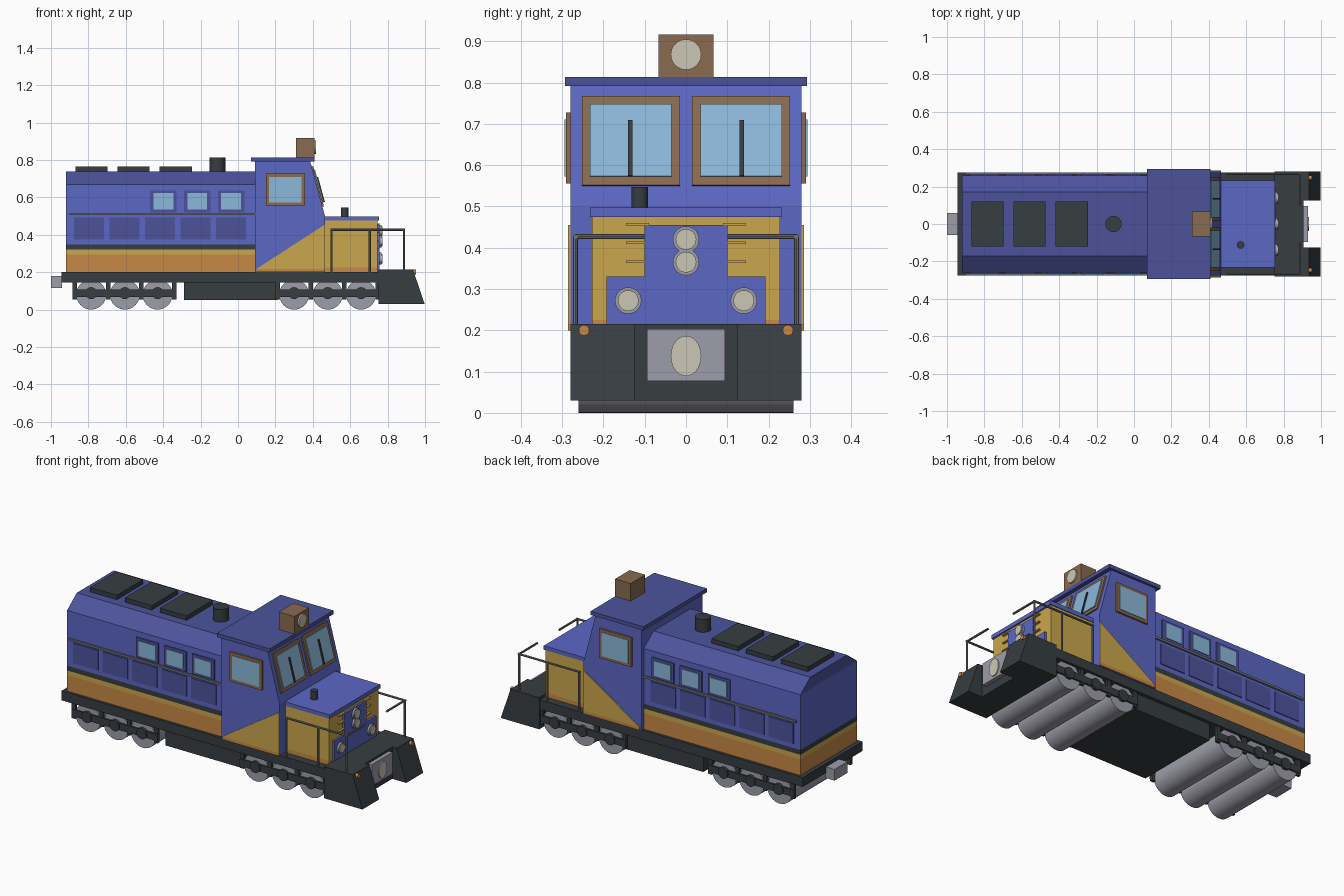
import bpy, bmesh, math
from mathutils import Matrix, Vector

if "Cube" in bpy.data.objects:
    bpy.data.objects.remove(bpy.data.objects["Cube"])


def mat(name, r, g, b):
    m = bpy.data.materials.new(name)
    m.diffuse_color = (r, g, b, 1)
    m.use_nodes = True
    m.node_tree.nodes["Principled BSDF"].inputs["Base Color"].default_value = m.diffuse_color
    return m


BLUE = mat("body blue", .104, .135, .55)
NAVY = mat("roof blue", .072, .086, .33)
YELLOW = mat("yellow", .60, .39, .075)
ORANGE = mat("orange", .58, .25, .06)
DARK = mat("dark grey", .038, .047, .053)
GREY = mat("light grey", .34, .34, .40)
RAIL = mat("rail grey", .17, .175, .19)
BROWN = mat("brown", .25, .145, .08)
GLASS = mat("window glass", .26, .48, .70)
CREAM = mat("lamp cream", .60, .57, .46)


def finish(name, bm, *mats):
    bmesh.ops.recalc_face_normals(bm, faces=bm.faces)
    me = bpy.data.meshes.new(name)
    bm.to_mesh(me)
    bm.free()
    for m in mats:
        me.materials.append(m)
    ob = bpy.data.objects.new(name, me)
    bpy.context.collection.objects.link(ob)
    return ob


def box(name, x, y, z, m):
    """Box from (low, high) pairs."""
    bm = bmesh.new()
    bmesh.ops.create_cube(bm, size=1)
    for v in bm.verts:
        for i, (a, b) in enumerate((x, y, z)):
            v.co[i] = (a + b) / 2 + v.co[i] * (b - a)
    return finish(name, bm, m)


def pair(name, x, y, z, m):
    """Box on both sides of the centre line."""
    for side, s in (("near", -1), ("far", 1)):
        box(f"{name}_{side}", x, sorted((s * y[0], s * y[1])), z, m)


def prism(name, pts, axis, lo, hi, *mats, cuts=()):
    """Outline extruded along x (points y,z) or y (points x,z); cuts split it at heights,
    and the faces take the material of their height band."""
    bm = bmesh.new()
    at = (lambda p, d: (d, *p)) if axis == "x" else (lambda p, d: (p[0], d, p[1]))
    f = bm.faces.new([bm.verts.new(at(p, lo)) for p in pts])
    new = bmesh.ops.extrude_face_region(bm, geom=[f])["geom"]
    step = Vector(at((0, 0), hi - lo))
    bmesh.ops.translate(bm, vec=step, verts=[g for g in new if isinstance(g, bmesh.types.BMVert)])
    for c in cuts:
        bmesh.ops.bisect_plane(bm, geom=bm.verts[:] + bm.edges[:] + bm.faces[:],
                               plane_co=(0, 0, c), plane_no=(0, 0, 1))
    for f in bm.faces:
        f.material_index = sum(f.calc_center_median().z > c for c in cuts)
    return finish(name, bm, *mats)


def rod(name, a, b, r, m, n=32, stretch=1):
    """Cylinder between two points."""
    a, b = Vector(a), Vector(b)
    bm = bmesh.new()
    bmesh.ops.create_cone(bm, cap_ends=True, segments=n, radius1=r, radius2=r, depth=(b - a).length)
    rot = (b - a).to_track_quat("Z", "Y").to_matrix().to_4x4()
    bmesh.ops.transform(bm, matrix=Matrix.Translation((a + b) / 2)
                        @ Matrix.Diagonal((1, 1, stretch, 1)) @ rot, verts=bm.verts)
    ob = finish(name, bm, m)
    bpy.ops.object.select_all(action="DESELECT")
    ob.select_set(True)
    bpy.context.view_layer.objects.active = ob
    bpy.ops.object.shade_smooth_by_angle(angle=math.radians(35))
    return ob


# Underframe, tank and rear coupler
box("chassis", (-.945, .76), (-.275, .275), (.145, .2), DARK)
box("fuel_tank", (-.29, .21), (-.255, .255), (.05, .15), DARK)
box("rear_coupler", (-1, -.94), (-.06, .06), (.115, .18), GREY)

# Bogies with full-width wheel rollers
for b, xs in (("rear", (-.785, -.605, -.43)), ("front", (.30, .48, .658))):
    x0, x1 = xs[0] - .1, xs[2] + .1
    pair(f"{b}_bogie_bar", (x0, x1), (.255, .27), (.068, .108), DARK)
    for x in (x0, (xs[0] + xs[1]) / 2 - .012, (xs[1] + xs[2]) / 2 - .012, x1 - .024):
        pair(f"{b}_bogie_strut", (x, x + .024), (.252, .267), (.055, .15), DARK)
    for x in xs:
        rod(f"{b}_wheel", (x, -.26, .08), (x, .26, .08), .08, GREY)
        for s in (-1, 1):
            rod(f"{b}_axle_box", (x, s * .25, .088), (x, s * .276, .088), .032, DARK, 16)

# Engine body with colour bands and sloping roof edges
half = [(.26, .2), (.26, .67), (.17, .738)]
prism("engine_body", half + [(-y, z) for y, z in reversed(half)], "x", -.92, .1,
      ORANGE, YELLOW, DARK, BLUE, NAVY, cuts=(.294, .32, .348, .67))
for i in range(5):
    x = -.877 + .19 * i
    pair("side_panel", (x, x + .16), (.258, .265), (.375, .492), NAVY)
for i in range(3):
    x = -.47 + .181 * i
    pair("engine_window_frame", (x, x + .142), (.258, .268), (.52, .637), NAVY)
    pair("engine_window_glass", (x + .018, x + .124), (.264, .272), (.535, .622), GLASS)
    x = -.87 + .225 * i
    box("roof_hatch", (x, x + .173), (-.12, .12), (.73, .764), DARK)
pair("body_rail", (-.9, .09), (.265, .275), (.505, .517), RAIL)
rod("exhaust", (-.11, 0, .72), (-.11, 0, .812), .043, DARK)

# Cab with sloping windscreen wall
prism("cab", [(.09, .2), (.465, .2), (.465, .5), (.385, .797), (.09, .797)], "y", -.28, .28, BLUE)
box("cab_roof", (.07, .41), (-.293, .293), (.792, .814), NAVY)
for s in (-1, 1):
    prism("cab_triangle", [(.1, .2), (.465, .2), (.465, .455), (.1, .218)], "y",
          *sorted((s * .279, s * .286)), ORANGE, YELLOW, cuts=(.218,))
pair("cab_window_frame", (.15, .357), (.279, .291), (.556, .727), BROWN)
pair("cab_window_glass", (.167, .34), (.286, .294), (.573, .71), GLASS)

# Windscreens lying on the slope
tilt = math.atan2(.08, .297)
for s in (-1, 1):
    for name, y0, y1, z0, z1, off, m in (
            ("windscreen_frame", .015, .252, .55, .765, .008, BROWN),
            ("windscreen_glass", .035, .233, .57, .745, .013, GLASS),
            ("wiper", .13, .14, .57, .705, .019, DARK)):
        h = (z1 - z0) / math.cos(tilt) / 2
        ob = box(name, (off - .016, off), sorted((s * y0, s * y1)), (-h, h), m)
        zc = (z0 + z1) / 2
        ob.location = (.465 - (zc - .5) * .08 / .297, 0, zc)
        ob.rotation_euler.y = -tilt

# Roof lamp
box("roof_lamp_box", (.31, .41), (-.067, .067), (.81, .916), BROWN)
rod("roof_lamp_lens", (.40, 0, .868), (.418, 0, .868), .037, CREAM)

# Front hood
prism("hood", [(-.228, .2), (.228, .2), (.228, .48), (-.228, .48)], "x", .46, .745,
      ORANGE, YELLOW, cuts=(.225,))
box("hood_lid", (.46, .754), (-.233, .233), (.475, .498), BLUE)
rod("hood_stack", (.57, -.112, .49), (.57, -.112, .547), .02, DARK, 20)
prism("hood_nose_plate", [(-.193, .2), (.193, .2), (.193, .33), (.1, .33), (.1, .455),
                          (-.1, .455), (-.1, .33), (-.193, .33)], "x", .74, .757, BLUE)
for z in (.457, .412, .366):
    pair("louvre", (.74, .757), (.09, .145), (z - .003, z + .003), YELLOW)
for y, z in ((0, .42), (0, .365), (-.14, .272), (.14, .272)):
    rod("headlight_rim", (.75, y, z), (.768, y, z), .032, GREY)
    rod("headlight_lens", (.75, y, z), (.773, y, z), .025, CREAM)

# Plough: two raked side blocks with a recessed middle
for s in (-1, 1):
    prism("plough_block", [(.75, .03), (.998, .03), (.935, .215), (.75, .215)], "y",
          *sorted((s * .125, s * .28)), DARK)
    rod("marker_lamp", (.93, s * .247, .2), (.953, s * .247, .2), .013, ORANGE, 12)
box("plough_middle", (.75, .907), (-.126, .126), (.03, .215), DARK)
box("plough_lamp_plate", (.90, .93), (-.095, .095), (.077, .203), GREY)
rod("plough_lamp_lens", (.92, 0, .138), (.936, 0, .138), .037, CREAM, stretch=1.32)

# Deck handrails
for s in (-1, 1):
    y = s * .268
    for x in (.5, .705, .888):
        rod("handrail_post", (x, y, .19), (x, y, .427), .006, RAIL, 8)
    rod("handrail_top", (.494, y, .427), (.894, y, .427), .006, RAIL, 8)
    rod("handrail_end", (.888, y, .427), (.888, s * .1, .427), .006, RAIL, 8)

# Each lens stretch is about its own height, so restore the plough lens centre
lens = bpy.data.objects["plough_lamp_lens"]
lens.location.z = .138 - sum(v.co.z for v in lens.data.vertices) / len(lens.data.vertices)
